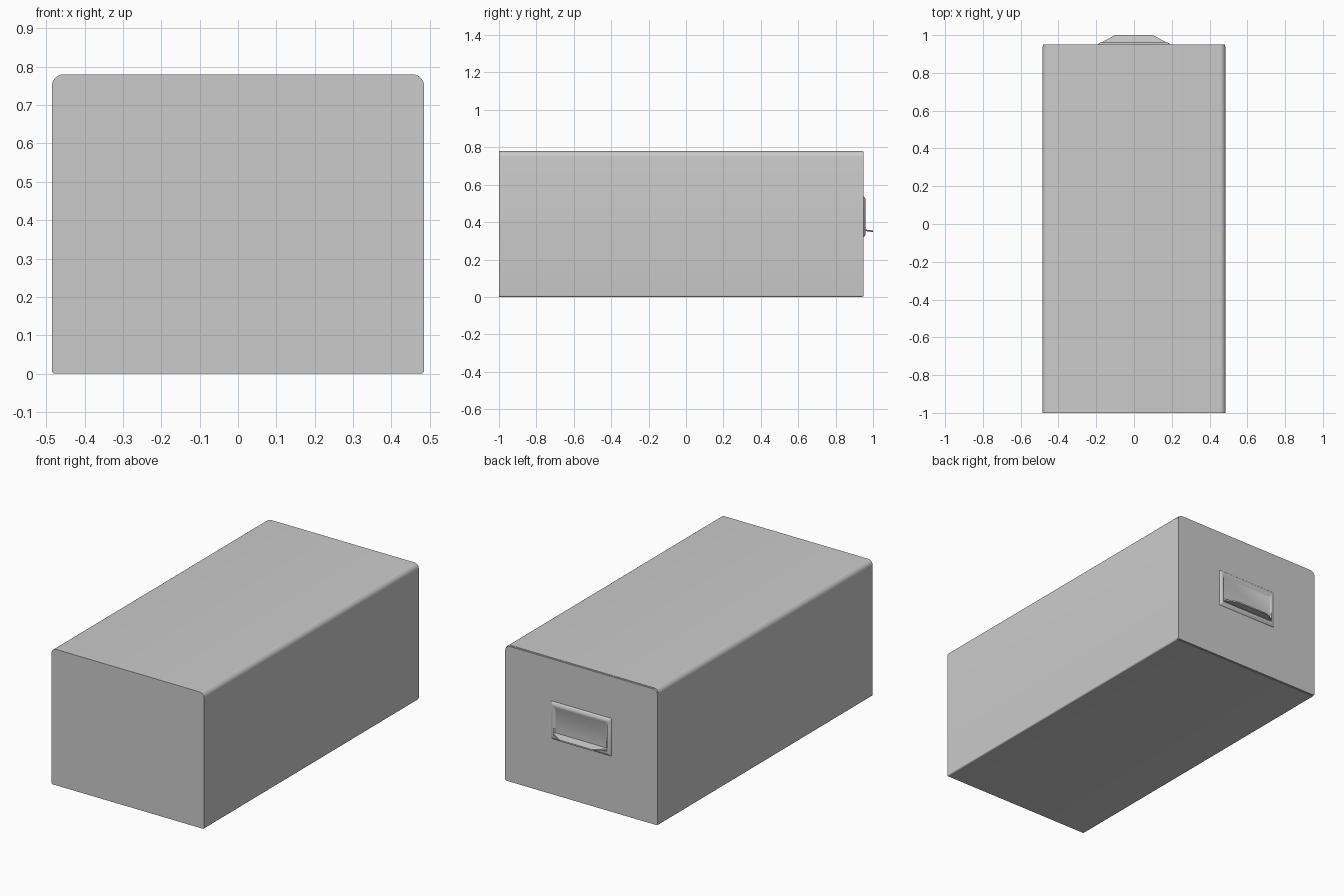
import bpy, bmesh, math

cube = bpy.data.objects.get("Cube")
if cube:
    bpy.data.objects.remove(cube, do_unlink=True)

grey = bpy.data.materials.new("painted grey metal")
grey.use_nodes = True
color = (0.6, 0.6, 0.6, 1)
grey.diffuse_color = color
grey.node_tree.nodes["Principled BSDF"].inputs["Base Color"].default_value = color

HALF_W, HEIGHT = 0.485, 0.78


def outline(half_w, z0, z1, r_top, r_bottom, steps=6):
    """Rounded rectangle in x and z, counter-clockwise from the bottom right."""
    pts = []
    corners = [(1, z0 + r_bottom, r_bottom, -90), (1, z1 - r_top, r_top, 0),
               (-1, z1 - r_top, r_top, 90), (-1, z0 + r_bottom, r_bottom, 180)]
    for side, cz, r, start in corners:
        for i in range(steps + 1):
            a = math.radians(start + 90 * i / steps)
            pts.append((side * (half_w - r) + r * math.cos(a), cz + r * math.sin(a)))
    return pts


def loft(name, rings, cap_start=True):
    """Join rings of equal point count into a skin, capping its ends."""
    bm = bmesh.new()
    loops = [[bm.verts.new(p) for p in ring] for ring in rings]
    n = len(loops[0])
    for a, b in zip(loops, loops[1:]):
        for i in range(n):
            j = (i + 1) % n
            bm.faces.new((a[i], a[j], b[j], b[i]))
    if cap_start:
        bm.faces.new(loops[0])
    bm.faces.new(loops[-1])
    bmesh.ops.recalc_face_normals(bm, faces=bm.faces)
    mesh = bpy.data.meshes.new(name)
    bm.to_mesh(mesh)
    bm.free()
    mesh.materials.append(grey)
    obj = bpy.data.objects.new(name, mesh)
    bpy.context.collection.objects.link(obj)
    bpy.ops.object.select_all(action='DESELECT')
    obj.select_set(True)
    bpy.context.view_layer.objects.active = obj
    bpy.ops.object.shade_smooth_by_angle(angle=math.radians(35))
    return obj


def at_y(pts, y):
    return [(x, y, z) for x, z in pts]


# Long box with softly rounded upper edges
shell = outline(HALF_W, 0, HEIGHT, 0.03, 0.008)
loft("case", [at_y(shell, -1), at_y(shell, 0.94)])

# Drawer face closing the end, set in by a hair
face = outline(HALF_W - 0.002, 0.002, HEIGHT - 0.002, 0.028, 0.008)
loft("drawer_face", [at_y(face, 0.938), at_y(face, 0.95)])

# Raised label frame: outer slope, ridge, inner slope and recessed label
steps = [(0.192, 0.32, 0.538, 0.949), (0.188, 0.324, 0.534, 0.955),
         (0.178, 0.336, 0.522, 0.96), (0.17, 0.345, 0.512, 0.96),
         (0.164, 0.352, 0.5, 0.953)]
loft("label_frame", [at_y(outline(w, z0, z1, 0.004, 0.004, 2), y)
                     for w, z0, z1, y in steps])

# Thin tapered finger pull under the label
pull = [(-0.175, 0.952), (0.175, 0.952), (0.165, 0.965), (0.1, 1.0),
        (-0.1, 1.0), (-0.165, 0.965)]


def pull_ring(base_z):
    return [(x, y, base_z - 0.15 * (y - 0.95)) for x, y in pull]


loft("finger_pull", [pull_ring(0.354), pull_ring(0.362)])
